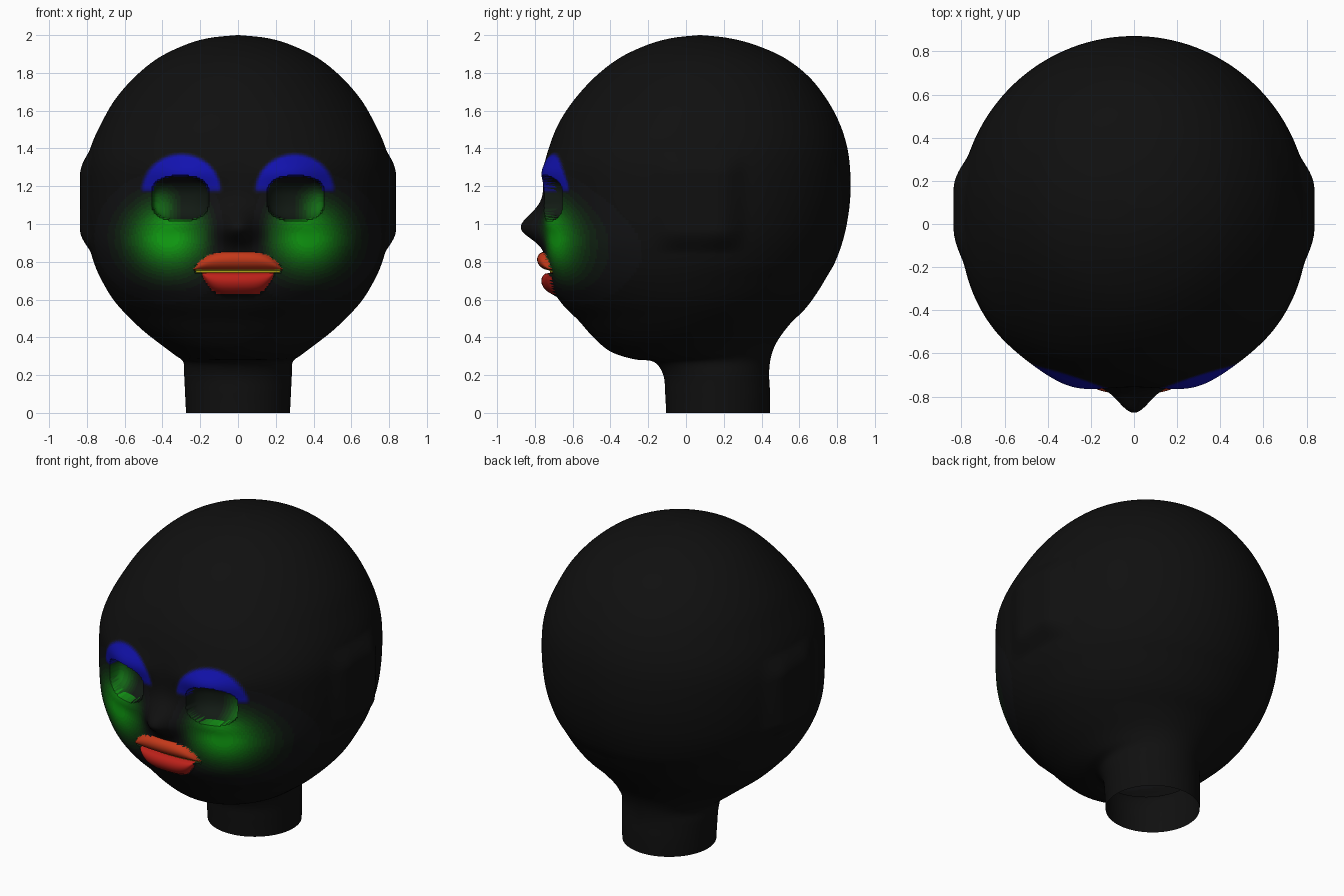
import bpy
from math import sin, cos, pi, exp

if "Cube" in bpy.data.objects:
    bpy.data.objects.remove(bpy.data.objects["Cube"])

# Head profile rows: front y, front z, back y, back z, half width
ROWS = [(-.105, 0, .445, 0, .275), (-.11, .1, .445, .1, .28), (-.12, .2, .44, .2, .285),
        (-.17, .27, .445, .27, .29), (-.28, .285, .46, .33, .335), (-.40, .325, .49, .39, .40),
        (-.49, .40, .55, .47, .50), (-.57, .49, .63, .55, .59), (-.65, .57, .69, .63, .66),
        (-.71, .66, .745, .72, .715), (-.735, .76, .79, .80, .757), (-.75, .88, .83, .91, .79),
        (-.755, 1.0, .855, 1.02, .805), (-.755, 1.15, .87, 1.15, .81), (-.75, 1.3, .868, 1.3, .805),
        (-.72, 1.42, .85, 1.42, .775), (-.67, 1.54, .81, 1.54, .72), (-.59, 1.66, .745, 1.66, .65),
        (-.48, 1.78, .65, 1.78, .545), (-.35, 1.88, .52, 1.88, .42), (-.2, 1.95, .36, 1.95, .275),
        (-.07, 1.985, .22, 1.985, .15), (.07, 2.0, .08, 2.0, .005)]
SEGS = 300


def spline(i, t):
    p = [ROWS[min(max(i + k, 0), len(ROWS) - 1)] for k in (-1, 0, 1, 2)]
    return [.5 * (2*b + (c - a)*t + (2*a - 5*b + 4*c - d)*t*t + (3*b - a - 3*c + d)*t**3)
            for a, b, c, d in zip(*p)]


def smooth(a, b, v):
    t = min(max((v - a) / (b - a), 0), 1)
    return t * t * (3 - 2 * t)


def bump(x, z, cx, cz, sx, sz):
    return exp(-((x - cx) / sx) ** 2 / 2 - ((z - cz) / sz) ** 2 / 2)


def socket(x, z):
    return abs((abs(x) - .305) / .15) ** 2.6 + abs((z - 1.137) / .117) ** 2.6


def dome(v, lo, hi):
    if hi - lo < .004 or not lo < v < hi:
        return 0
    t = (2 * v - lo - hi) / (hi - lo)
    return (1 - t * t) ** .6


def upper_lip(x, z):
    k = max(0, 1 - abs(x / .235) ** 4)
    return dome(z, .757, .757 + .095 * k) * k ** .5


def lower_lip(x, z):
    k = max(0, 1 - abs(x / .195) ** 4)
    return dome(z, .742 - .12 * k, .742) * k ** .5


def in_gap(x, z):
    return abs(x) < .225 and .741 < z < .758


def relief(x, z):
    """Forward displacement of the face: nose, lids, lips, sockets."""
    a = abs(x)
    d = .12 * bump(a, z, 0, .98, .07, .07 if z > .98 else .055)
    d += .035 * bump(a, z, .29, 1.27, .12, .05) + .012 * bump(a, z, .32, 1.0, .1, .03)
    d += .045 * upper_lip(x, z) + .045 * lower_lip(x, z)
    if in_gap(x, z):
        d -= .012
    e = socket(x, z)
    if e < 1:
        d -= .05 + .09 * (1 - e) ** .6
    return d


# Materials: black base with stepped fades of paint
mats, index = [], {}


def material(name, col):
    m = bpy.data.materials.new(name)
    m.diffuse_color = (*col, 1)
    m.use_nodes = True
    m.node_tree.nodes["Principled BSDF"].inputs["Base Color"].default_value = m.diffuse_color
    index[name] = len(mats)
    mats.append(m)


material("black", (.005, .005, .005))
material("upper_red", (.55, .04, .01))
material("lower_red", (.5, .015, .01))
material("yellow", (.5, .45, .01))
STEPS = 14
for k in range(1, STEPS + 1):
    f = (k / STEPS) ** 2.2
    material(f"green{k}", (.006, .005 + .40 * f, .007))
    material(f"blue{k}", (.006, .006, .005 + .42 * f))


def paint(x, y, z):
    a = abs(x)
    if y > 0:
        return 0
    if in_gap(x, z):
        return index["yellow"]
    if upper_lip(x, z) > 0:
        return index["upper_red"]
    if lower_lip(x, z) > 0:
        return index["lower_red"]
    green = 1.05 * bump(a, z, .37, .93, .15, .135) * smooth(.02, .2, a)
    blue = 0
    if socket(x, z) < 1:
        green = .12 + .5 * smooth(.27, .43, a) * smooth(1.25, 1.1, z) if z < 1.22 else .1
    else:
        r = ((a - .3) / .225) ** 2 + ((z - 1.17) / .215) ** 2
        blue = smooth(1.02, .72, r) * smooth(1.15, 1.2, z)
    name, v = ("blue", blue) if blue > green else ("green", green)
    k = min(STEPS, round(v * STEPS))
    return index[f"{name}{k}"] if k else 0


# Head and neck skin: rings lofted along the profile
base, verts, faces = [], [], []
params = []
for i in range(len(ROWS) - 1):
    n = 18 if 9 <= i < 15 else 6
    params += [(i, j / n) for j in range(n)]
params.append((len(ROWS) - 2, 1.0))
for i, t in params:
    yf, zf, yb, zb, w = spline(i, t)
    c = (yf + yb) / 2
    n_front = 2 + .3 * smooth(.5, .9, zf) * smooth(1.75, 1.3, zf)
    for s in range(SEGS):
        u = 2 * pi * s / SEGS - pi
        phi = u - .6 * sin(u)
        sn, cs = sin(phi), cos(phi)
        n = n_front if cs > 0 else 2
        x = w * abs(sn) ** (2 / n) * (1 if sn > 0 else -1)
        k = abs(cs) ** (2 / n) * (1 if cs > 0 else -1)
        y = c - (yb - yf) / 2 * k
        z = zf + (zb - zf) * (1 - k) / 2
        base.append((x, y, z))
        dy = relief(x, z) if y < -.2 else 0
        # flattened ear pads on both sides
        side = smooth(-.2, -.02, y) * smooth(.33, .16, y) * smooth(.84, .97, z) * smooth(1.4, 1.26, z)
        if abs(x) > .6:
            x += (.836 - abs(x)) * side * (1 if x > 0 else -1)
        verts.append((x, y - dy, z))

slots = []
for r in range(len(params) - 1):
    for s in range(SEGS):
        q = (r * SEGS + s, r * SEGS + (s + 1) % SEGS, (r + 1) * SEGS + (s + 1) % SEGS, (r + 1) * SEGS + s)
        faces.append(q)
        slots.append(paint(*[(base[q[0]][k] + base[q[2]][k]) / 2 for k in range(3)]))
last = (len(params) - 1) * SEGS
faces.append(tuple(range(last, last + SEGS)))
slots.append(0)

mesh = bpy.data.meshes.new("painted_head")
mesh.from_pydata(verts, [], faces)
for m in mats:
    mesh.materials.append(m)
mesh.polygons.foreach_set("material_index", slots)
mesh.update()
head = bpy.data.objects.new("painted_head", mesh)
bpy.context.collection.objects.link(head)
bpy.context.view_layer.objects.active = head
head.select_set(True)
bpy.ops.object.shade_smooth_by_angle(angle=0.9)
